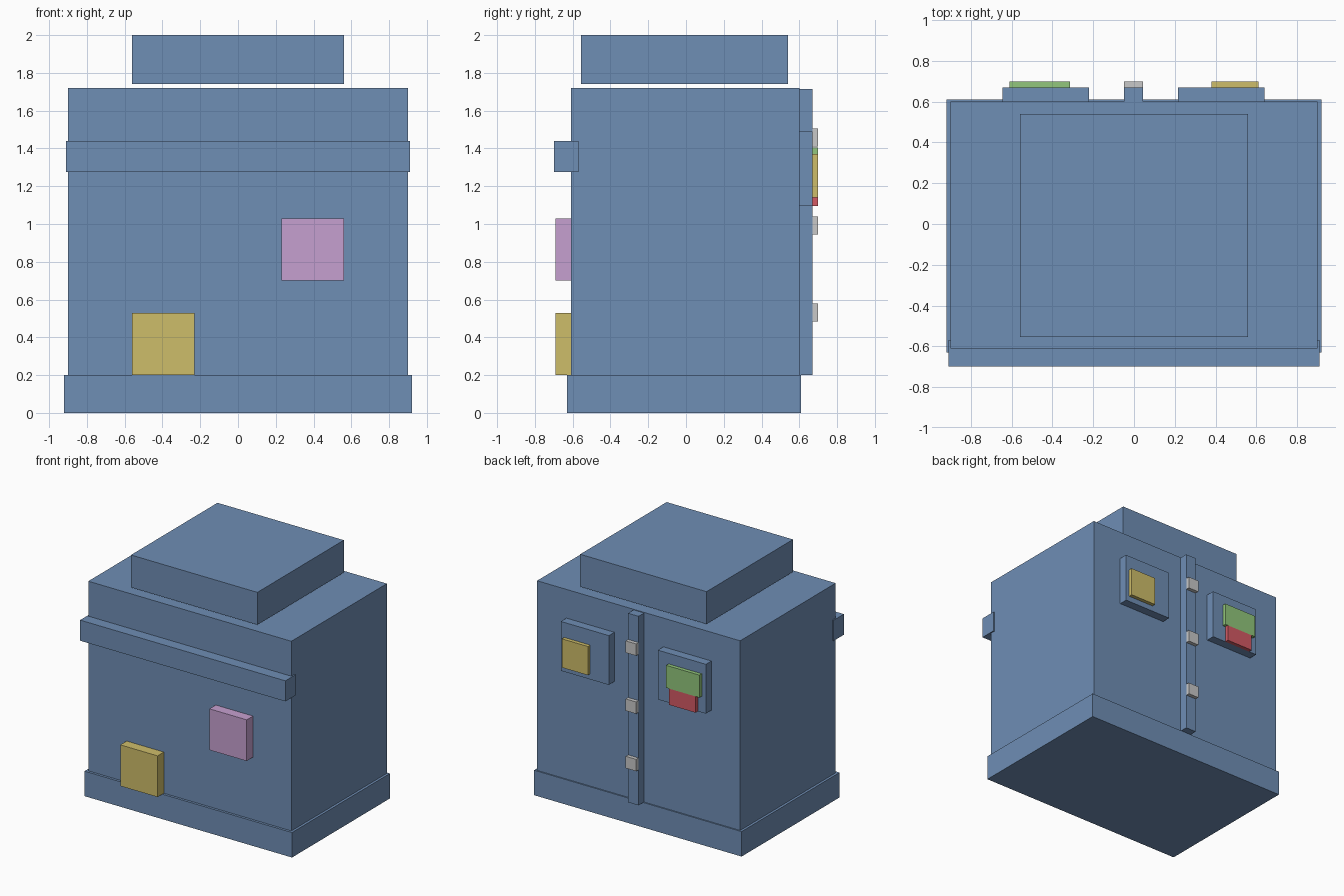
import bpy

if "Cube" in bpy.data.objects:
    bpy.data.objects.remove(bpy.data.objects["Cube"], do_unlink=True)


def material(name, rgb):
    """Flat colour given as 0-255 display values, stored as linear."""
    lin = [((c / 255 + 0.055) / 1.055) ** 2.4 for c in rgb]
    mat = bpy.data.materials.new(name)
    mat.use_nodes = True
    mat.diffuse_color = (*lin, 1)
    mat.node_tree.nodes["Principled BSDF"].inputs["Base Color"].default_value = (*lin, 1)
    return mat


blue = material("denim blue", (111, 142, 181))
yellow = material("mustard yellow", (206, 189, 106))
pink = material("soft lilac", (198, 160, 208))
green = material("leaf green", (146, 198, 124))
red = material("coral red", (212, 90, 100))
grey = material("light grey", (200, 200, 200))


def box(name, x, y, z, mat):
    """Box spanning the given (low, high) range on each axis."""
    spans = (x, y, z)
    bpy.ops.mesh.primitive_cube_add(size=1, location=[(a + b) / 2 for a, b in spans])
    ob = bpy.context.object
    ob.name = ob.data.name = name
    ob.scale = [b - a for a, b in spans]
    bpy.ops.object.transform_apply(location=False, rotation=False, scale=True)
    ob.data.materials.append(mat)
    return ob


# Main volumes: plinth, body, raised lid and front ledge
box("plinth", (-0.92, 0.92), (-0.63, 0.61), (0, 0.2), blue)
box("body", (-0.9, 0.9), (-0.61, 0.6), (0.2, 1.72), blue)
box("lid", (-0.56, 0.56), (-0.555, 0.54), (1.74, 2), blue)
box("front_ledge", (-0.91, 0.91), (-0.7, -0.57), (1.275, 1.44), blue)

# Square patches on the front
front = (-0.69, -0.61)
box("front_patch_right", (-0.56, -0.23), front, (0.2, 0.53), yellow)
box("front_patch_left", (0.23, 0.56), front, (0.7, 1.03), pink)

# Back: centre strip with three clasps
back, outer = (0.6, 0.67), (0.67, 0.7)
strip_x = (-0.048, 0.045)
box("back_strip", strip_x, back, (0.2, 1.715), blue)
for i, z in enumerate((0.485, 0.945, 1.41)):
    box(f"clasp_{i + 1}", strip_x, outer, (z, z + 0.095), grey)

# Back: two raised panels with coloured tags
for side, x in (("right", (-0.645, -0.22)), ("left", (0.215, 0.64))):
    box(f"back_panel_{side}", x, back, (1.095, 1.49), blue)
box("yellow_tag", (0.38, 0.61), outer, (1.14, 1.37), yellow)
box("green_tag", (-0.61, -0.315), outer, (1.225, 1.405), green)
box("red_tag", (-0.575, -0.34), outer, (1.095, 1.225), red)
